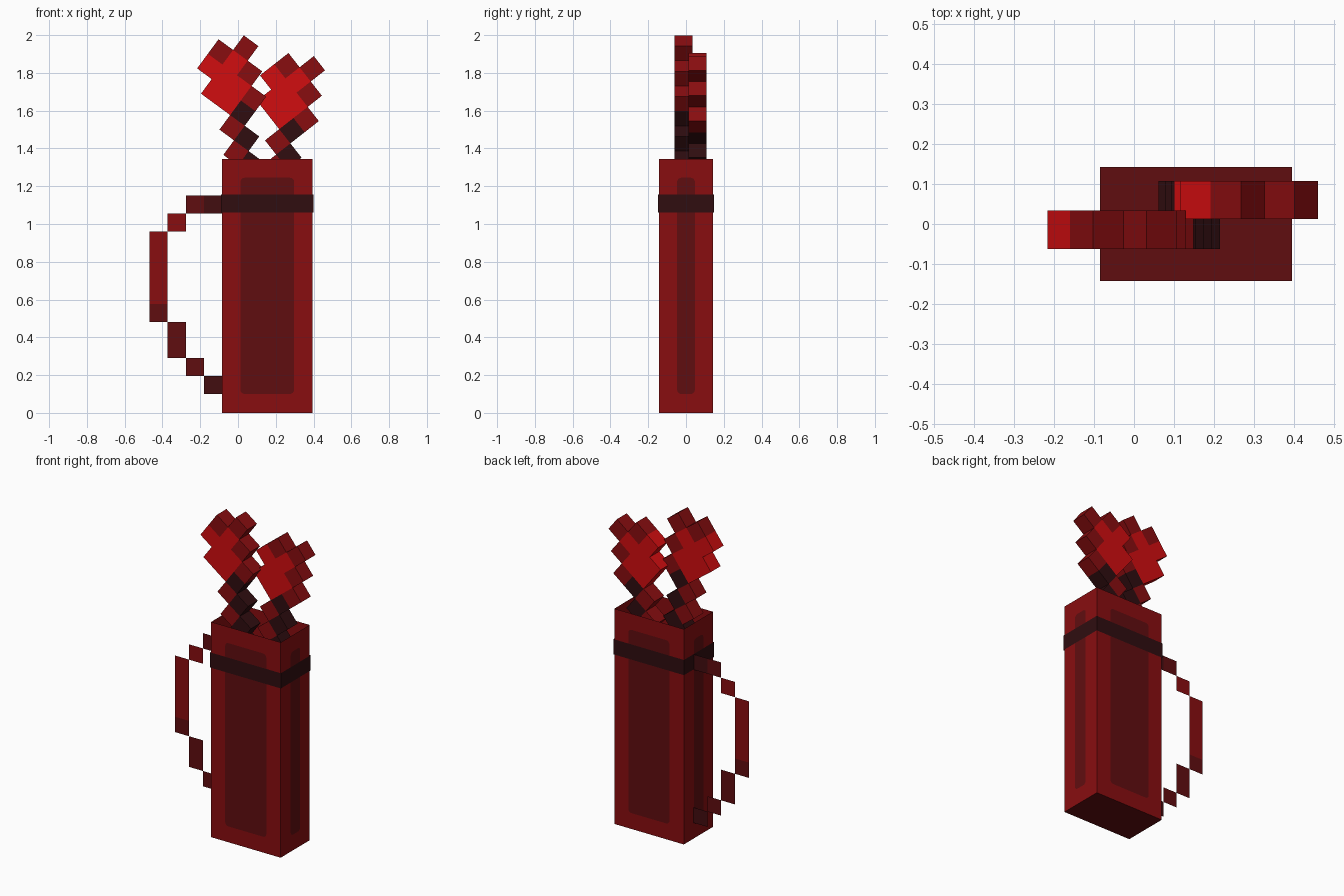
import bpy, bmesh
from math import sin, cos, radians, pi
from mathutils import Vector

if "Cube" in bpy.data.objects:
    bpy.data.objects.remove(bpy.data.objects["Cube"])


def material(name, rgb):
    m = bpy.data.materials.new(name)
    m.use_nodes = True
    m.diffuse_color = (*rgb, 1)
    bsdf = next(n for n in m.node_tree.nodes if n.type == 'BSDF_PRINCIPLED')
    bsdf.inputs["Base Color"].default_value = (*rgb, 1)
    return m


BRIGHT, RED, DARK, MAROON, BLACK = range(5)
MATS = [material("bright red", (0.64, 0.004, 0.005)),
        material("deep red", (0.25, 0.004, 0.005)),
        material("dark red", (0.118, 0.004, 0.005)),
        material("maroon", (0.055, 0.004, 0.005)),
        material("near black", (0.029, 0.004, 0.005))]

S = 0.0957                      # edge of one block
X0, X1, Y, TOP = -0.085, 0.395, 0.143, 1.345


def finish(name, bm, mats=MATS):
    bmesh.ops.remove_doubles(bm, verts=bm.verts[:], dist=1e-5)
    mesh = bpy.data.meshes.new(name)
    bm.to_mesh(mesh)
    bm.free()
    for m in mats:
        mesh.materials.append(m)
    ob = bpy.data.objects.new(name, mesh)
    bpy.context.collection.objects.link(ob)
    return ob


def face(bm, points, mat):
    f = bm.faces.new([bm.verts.new(p) for p in points])
    f.material_index = mat
    return f


def ring(bm, z0, z1, grow, mat):
    """Four walls of the box between two heights."""
    a, b, y = X0 - grow, X1 + grow, Y + grow
    c = [(a, -y), (b, -y), (b, y), (a, y)]
    for p, q in zip(c, c[1:] + c[:1]):
        face(bm, [(*p, z0), (*q, z0), (*q, z1), (*p, z1)], mat)


# Open-topped holder: walls and floor
bm = bmesh.new()
ring(bm, 0, TOP, 0, RED)
floor = face(bm, [(X0, Y, 0), (X1, Y, 0), (X1, -Y, 0), (X0, -Y, 0)], DARK)
finish("holder", bm)

# Strap around the holder
bm = bmesh.new()
ring(bm, 1.06, 1.155, 0.004, BLACK)
finish("strap", bm)


# Rounded panels on the four walls
def panel(name, centre, across, half):
    bm = bmesh.new()
    z0, z1, r = 0.1, 1.245, 0.022
    corners = [(half - r, z1 - r), (r - half, z1 - r), (r - half, z0 + r), (half - r, z0 + r)]
    pts = []
    for k, (u, z) in enumerate(corners):
        for step in range(5):
            t = (k + step / 4) * pi / 2
            pts.append(Vector(centre) + Vector(across) * (u + r * cos(t))
                       + Vector((0, 0, z + r * sin(t))))
    face(bm, pts, DARK)
    finish(name, bm)


mid = (X0 + X1) / 2
panel("front_panel", (mid, -Y - 0.002, 0), (1, 0, 0), 0.142)
panel("back_panel", (mid, Y + 0.002, 0), (-1, 0, 0), 0.142)
panel("left_panel", (X1 + 0.002, 0, 0), (0, 1, 0), 0.047)
panel("right_panel", (X0 - 0.002, 0, 0), (0, -1, 0), 0.047)

# Flat stepped handle: column, first row, last row, colour
bm = bmesh.new()
steps = [(1, 11, 12, MAROON), (2, 11, 12, DARK), (3, 10, 11, RED), (4, 6, 10, RED),
         (4, 5, 6, DARK), (3, 3, 5, DARK), (2, 2, 3, DARK), (1, 1, 2, MAROON)]
for col, lo, hi, mat in steps:
    a, b = X0 - col * S, X0 - (col - 1) * S
    z0, z1 = lo * S + 0.003, hi * S + 0.003
    face(bm, [(a, 0.047, z0), (b, 0.047, z0), (b, 0.047, z1), (a, 0.047, z1)], mat)
finish("handle", bm)

# Arrow cells on a tilted grid: feathers, then a stepped shaft
cells = {c: BRIGHT for c in [(0, 1), (1, 0), (1, 1), (2, 1), (1, 2), (2, 2)]}
cells.update({c: RED for c in [(0, 0), (1, -1), (2, 0), (3, 1)]})
for n in range(2, 9):
    cells[n + 1, n] = BLACK
    if n > 2:
        cells[n, n] = RED if n < 5 else BLACK


def arrow(name, x, z, y, tilt):
    t = radians(tilt)
    a = Vector((cos(t), 0, -sin(t))) * S
    b = Vector((-sin(t), 0, -cos(t))) * S
    depth = Vector((0, S, 0))
    bm = bmesh.new()
    for (i, j), mat in cells.items():
        p = Vector((x, y, z)) + a * i + b * j
        c = [p, p + b, p + a + b, p + a]
        face(bm, c, mat)
        face(bm, [v + depth for v in reversed(c)], mat)
        # side walls only where no neighbour touches
        for k, (di, dj) in enumerate([(-1, 0), (0, 1), (1, 0), (0, -1)]):
            if (i + di, j + dj) not in cells:
                u, v = c[k], c[(k + 1) % 4]
                face(bm, [v, u, u + depth, v + depth], mat)
    finish(name, bm)


arrow("right_arrow", -0.103, 1.978, -0.062, 36.3)
arrow("left_arrow", 0.267, 1.905, 0.012, 51.9)
